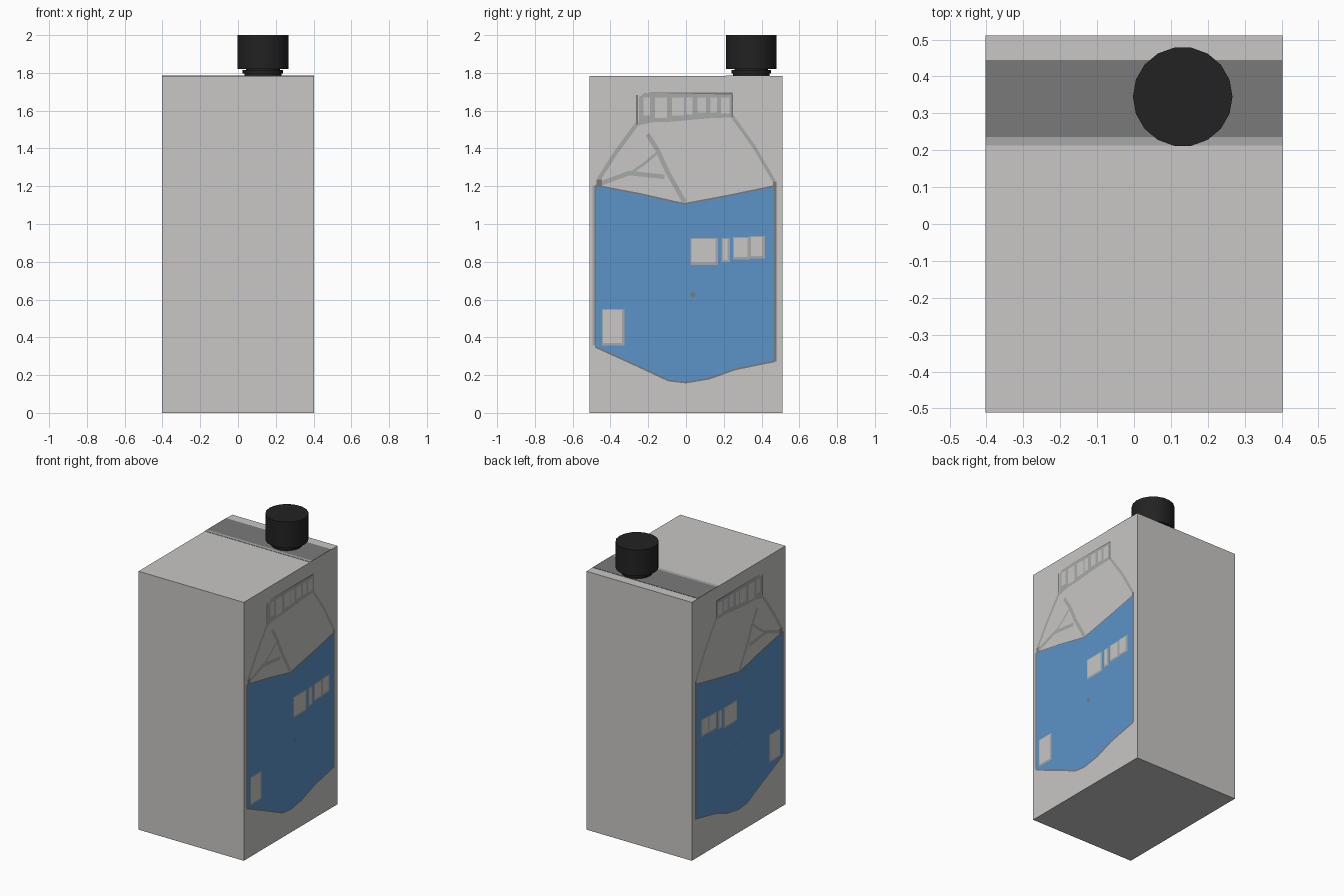
import bpy, bmesh, math
from mathutils import Vector

if "Cube" in bpy.data.objects:
    bpy.data.objects.remove(bpy.data.objects["Cube"])


def mat(name, r, g, b):
    m = bpy.data.materials.new(name)
    m.diffuse_color = (r, g, b, 1)
    m.use_nodes = True
    m.node_tree.nodes["Principled BSDF"].inputs["Base Color"].default_value = m.diffuse_color
    return m


WHITE = mat("carton_white", 0.578, 0.571, 0.56)
BLUE = mat("label_blue", 0.105, 0.292, 0.578)
MID = mat("line_grey", 0.387, 0.402, 0.392)
DARK = mat("strip_dark_grey", 0.195, 0.195, 0.195)
BLACK = mat("cap_black", 0.016, 0.016, 0.016)
HX, HY, H = 0.402, 0.511, 1.783


def finish(name, bm, m):
    me = bpy.data.meshes.new(name)
    bm.to_mesh(me)
    bm.free()
    ob = bpy.data.objects.new(name, me)
    me.materials.append(m)
    bpy.context.collection.objects.link(ob)
    return ob


def box(name, m, x0, x1, y0, y1, z0, z1):
    bm = bmesh.new()
    bmesh.ops.create_cube(bm, size=1)
    for v in bm.verts:
        v.co = ((x0 + x1) / 2 + v.co.x * (x1 - x0),
                (y0 + y1) / 2 + v.co.y * (y1 - y0),
                (z0 + z1) / 2 + v.co.z * (z1 - z0))
    return finish(name, bm, m)


def side_art(name, m, polys, layer):
    """Flat (y, z) polygons just above the right side, mirrored to the left."""
    bm = bmesh.new()
    for p in polys:
        f = bm.faces.new([bm.verts.new((HX + 0.0015 * layer, y, z)) for y, z in p])
        f.normal_update()
        if f.normal.x < 0:
            f.normal_flip()
    ob = finish(name, bm, m)
    mod = ob.modifiers.new("both_sides", 'MIRROR')
    mod.use_axis[0] = True
    mod.use_mirror_merge = False
    return ob


def rect(y0, y1, z0, z1):
    return [(y0, z0), (y1, z0), (y1, z1), (y0, z1)]


def stroke(pts, w):
    """Quads of width w along a polyline."""
    out = []
    for a, b in zip(pts, pts[1:]):
        a, b = Vector(a), Vector(b)
        d = (b - a).normalized() * w / 2
        n = Vector((-d.y, d.x))
        a, b = a - d * 0.5, b + d * 0.5
        out.append([a + n, a - n, b - n, b + n])
    return out


def revolve(name, m, profile, cx, cy, n=18):
    bm = bmesh.new()
    rings = [[bm.verts.new((cx + r * math.cos(2 * math.pi * i / n),
                            cy + r * math.sin(2 * math.pi * i / n), z))
              for i in range(n)] for r, z in profile]
    for a, b in zip(rings, rings[1:]):
        for i in range(n):
            bm.faces.new((a[i], a[(i + 1) % n], b[(i + 1) % n], b[i]))
    bm.faces.new(rings[0][::-1])
    bm.faces.new(rings[-1])
    ob = finish(name, bm, m)
    for p in ob.data.polygons:
        p.use_smooth = True
    ob.data.set_sharp_from_angle(angle=math.radians(35))
    return ob


# Carton body
box("carton_body", WHITE, -HX, HX, -HY, HY, 0, H)

# Strips across the top
box("top_strip_dark", DARK, -HX, HX, 0.236, 0.444, H - 0.002, H + 0.002)
box("top_strip_light", MID, -HX, HX, 0.213, 0.236, H - 0.002, H + 0.002)

# Screw cap and neck
CX, CY = 0.132, 0.345
revolve("neck", BLACK, [(0.098, H), (0.098, 1.797), (0.107, 1.797), (0.107, 1.815),
                        (0.09, 1.815), (0.09, 1.83)], CX, CY)
revolve("cap", BLACK, [(0.135, 1.82), (0.135, 2.0)], CX, CY)

# Blue label with V-shaped top and rounded bottom
top = [(-0.476, 1.2), (-0.24, 1.155), (-0.01, 1.103), (0.24, 1.15), (0.466, 1.197)]
bottom = [(0.466, 0.277), (0.26, 0.235), (0.12, 0.185), (0.0, 0.165), (-0.09, 0.175),
          (-0.24, 0.245), (-0.476, 0.352)]
side_art("blue_label", BLUE, [top + bottom], 2)

# Dark edge lines round the label and the carton's gable
side_art("dark_outline", DARK,
         stroke([(-0.479, 1.2), (-0.479, 0.36)], 0.012)
         + stroke([(0.47, 1.22), (0.47, 0.277)], 0.017)
         + stroke(bottom, 0.018) + stroke(top, 0.016)
         + stroke([(-0.26, 1.53), (-0.26, 1.68)], 0.01)
         + stroke([(-0.19, 1.69), (0.242, 1.69), (0.242, 1.57)], 0.012)
         + [rect(-0.475, -0.445, 1.19, 1.235)], 1)

# Grey drawing of the gable
side_art("grey_lines", MID,
         stroke([(-0.49, 1.2), (-0.49, 0.36)], 0.01)
         + stroke([(-0.46, 1.24), (-0.37, 1.38), (-0.26, 1.53), (-0.14, 1.56), (0.23, 1.575)], 0.022)
         + stroke([(0.245, 1.57), (0.36, 1.41), (0.465, 1.23)], 0.018)
         + stroke([(-0.2, 1.47), (-0.15, 1.39), (-0.1, 1.28), (-0.01, 1.12)], 0.024)
         + stroke([(-0.45, 1.215), (-0.3, 1.27), (-0.12, 1.25)], 0.024)
         + stroke([(-0.3, 1.265), (-0.22, 1.32), (-0.15, 1.38)], 0.014), 1)
side_art("gable_band", MID,
         [[(-0.25, 1.54), (-0.1, 1.54), (0.24, 1.57), (0.24, 1.685), (-0.22, 1.695),
           (-0.25, 1.67)]], 2)
side_art("gable_band_patches", WHITE,
         [rect(y, y + w, z, 1.67) for y, w, z in
          ((-0.225, 0.035, 1.575), (-0.165, 0.065, 1.56), (-0.075, 0.065, 1.575),
           (0.0, 0.035, 1.58), (0.06, 0.045, 1.59), (0.13, 0.035, 1.59),
           (0.185, 0.045, 1.585))], 3)

# Plain pale patches on the label, each with a grey edge
patches = [(0.03, 0.155, 0.795, 0.92), (0.195, 0.22, 0.81, 0.92),
           (0.255, 0.325, 0.825, 0.925), (0.345, 0.405, 0.83, 0.93),
           (-0.44, -0.34, 0.37, 0.545)]
side_art("patch_edges", MID,
         [rect(a - 0.006, b + 0.014, c - 0.012, d + 0.006) for a, b, c, d in patches], 3)
side_art("patches", WHITE, [rect(*p) for p in patches], 4)
side_art("label_dot", DARK,
         [[(0.02, 0.627), (0.037, 0.61), (0.054, 0.627), (0.037, 0.644)]], 3)
